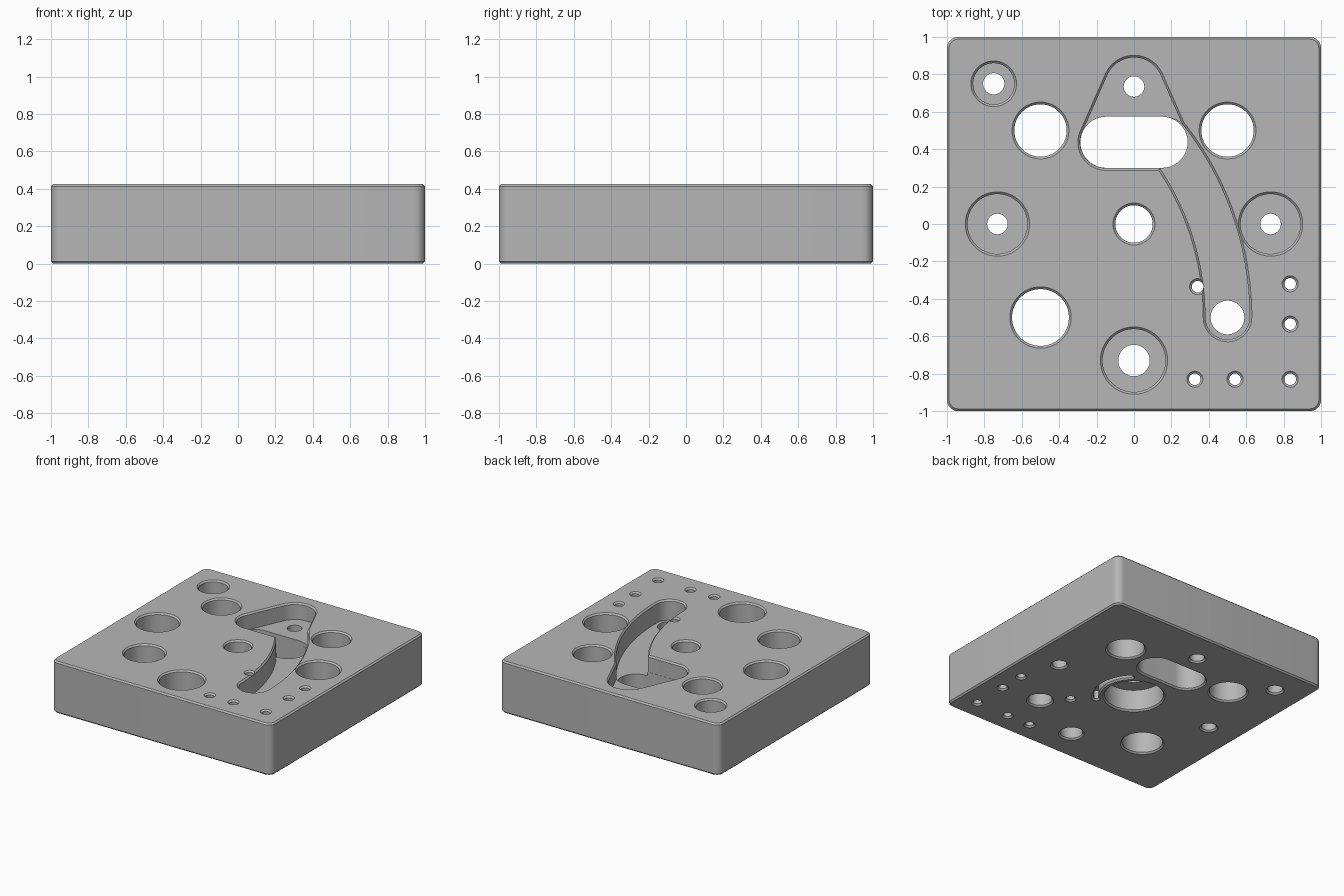
import bpy, bmesh
from math import sin, cos, pi, radians

H = 0.425      # block height
C = 0.012      # edge chamfer
OVER = 0.05    # cutter overshoot

if "Cube" in bpy.data.objects:
    bpy.data.objects.remove(bpy.data.objects["Cube"])

grey = bpy.data.materials.new("machined_grey")
grey.use_nodes = True
colour = (0.47, 0.47, 0.47, 1)
grey.diffuse_color = colour
grey.node_tree.nodes["Principled BSDF"].inputs["Base Color"].default_value = colour


def hull(circles, n=64):
    """Outline wrapped around circles (x, y, r), grown by an offset."""
    def outline(grow):
        pts = []
        for i in range(n):
            a = 2 * pi * (i + 0.5) / n
            x, y, r = max(circles, key=lambda k: k[0] * cos(a) + k[1] * sin(a) + k[2])
            pts.append((x + (r + grow) * cos(a), y + (r + grow) * sin(a)))
        return pts
    return outline


def arc_slot(cx, cy, radius, start, end, half, n=32, cap=14):
    """Round-ended slot following an arc, grown by an offset."""
    def outline(grow):
        w = half + grow
        a0, a1 = radians(start), radians(end)
        steps = [a0 + (a1 - a0) * i / n for i in range(n + 1)]
        pts = [(cx + (radius + w) * cos(a), cy + (radius + w) * sin(a)) for a in steps]
        for a, base, turn in ((a1, steps[::-1], 0), (a0, [], pi)):
            px, py = cx + radius * cos(a), cy + radius * sin(a)
            for i in range(1, cap):
                t = a + turn + pi * i / cap
                pts.append((px + w * cos(t), py + w * sin(t)))
            pts += [(cx + (radius - w) * cos(b), cy + (radius - w) * sin(b)) for b in base]
        return pts
    return outline


def loft(name, outline, levels):
    """Solid through an outline at each (z, offset) level."""
    bm = bmesh.new()
    rings = [[bm.verts.new((x, y, z)) for x, y in outline(g)] for z, g in levels]
    for low, high in zip(rings, rings[1:]):
        for i in range(len(low)):
            j = (i + 1) % len(low)
            bm.faces.new((low[i], low[j], high[j], high[i]))
    bm.faces.new(rings[0][::-1])
    bm.faces.new(rings[-1])
    bmesh.ops.recalc_face_normals(bm, faces=bm.faces)
    mesh = bpy.data.meshes.new(name)
    bm.to_mesh(mesh)
    bm.free()
    mesh.materials.append(grey)
    ob = bpy.data.objects.new(name, mesh)
    bpy.context.collection.objects.link(ob)
    return ob


def low_rim(r=0.0):
    return [(-OVER, r + C), (0, r + C), (C, r)]


def top_rim(r=0.0):
    return [(H - C, r), (H, r + C), (H + OVER, r + C)]


cutters = []


def cut(name, outline, levels):
    ob = loft(name, outline, levels)
    ob.hide_render = True
    cutters.append(ob)


# Block with rounded corners and chamfered rims
R = 0.06
corners = [(sx * (1 - R), sy * (1 - R), R) for sx in (-1, 1) for sy in (-1, 1)]
block = loft("fixture_block", hull(corners), [(0, -C), (C, 0), (H - C, 0), (H, -C)])

# Plain through holes
small = [(0.34, -0.335), (0.835, -0.32), (0.835, -0.535),
         (0.835, -0.83), (0.54, -0.83), (0.325, -0.83)]
holes = [(-0.5, 0.5, 0.14), (0.5, 0.5, 0.14), (-0.5, -0.5, 0.152)]
holes += [(x, y, 0.031) for x, y in small]
for x, y, r in holes:
    cut("through_hole", hull([(x, y, r)]), low_rim() + top_rim())

# Holes counterbored from the top
for x, y, r, wide in ((-0.75, 0.75, 0.057, 0.11), (-0.73, 0, 0.055, 0.16),
                      (0.73, 0, 0.055, 0.16), (0, -0.73, 0.084, 0.168)):
    floor = H - 0.17
    cut("counterbore", hull([(x, y, 0)]),
        low_rim(r) + [(floor, r), (floor, wide)] + top_rim(wide))

# Centre hole, counterbored from below
cut("centre_bore", hull([(0, 0, 0)]),
    low_rim(0.22) + [(0.18, 0.22), (0.18, 0.1)] + top_rim(0.1))

# Pocket, the oblong window through it, and its round hole
pocket_floor = H - 0.135
ends = [(-0.15, 0.437), (0.15, 0.437)]
cut("pocket", hull([(x, y, 0.138) for x, y in ends] + [(0, 0.735, 0.155)], 96),
    [(pocket_floor, 0)] + top_rim())
cut("window", hull([(x, y, 0.1365) for x, y in ends], 96), low_rim() + [(H - 0.05, 0)])
cut("pocket_hole", hull([(0, 0.735, 0.055)]), low_rim() + [(H - 0.05, 0)])

# Curved channel with a through hole at its end
cut("curved_channel", arc_slot(-1.05, -0.5, 1.55, 0, 37.8, 0.118),
    [(H - 0.167, 0)] + top_rim())
cut("channel_hole", hull([(0.5, -0.5, 0.09)]), low_rim() + [(H - 0.1, 0)])

# Curved groove on the underside
cut("underside_groove", arc_slot(0, 0, 0.285, -47, 45, 0.018), low_rim() + [(0.08, 0)])

# Apply the cuts
for ob in cutters:
    mod = block.modifiers.new(ob.name, "BOOLEAN")
    mod.operation = "DIFFERENCE"
    mod.solver = "EXACT"
    mod.object = ob
bpy.context.view_layer.update()
result = bpy.data.meshes.new_from_object(
    block.evaluated_get(bpy.context.evaluated_depsgraph_get()))
block.modifiers.clear()
block.data = result
for ob in cutters:
    bpy.data.objects.remove(ob)

# Smooth round walls, keep machined edges crisp
bpy.ops.object.select_all(action="DESELECT")
block.select_set(True)
bpy.context.view_layer.objects.active = block
bpy.ops.object.shade_smooth_by_angle(angle=radians(25))
